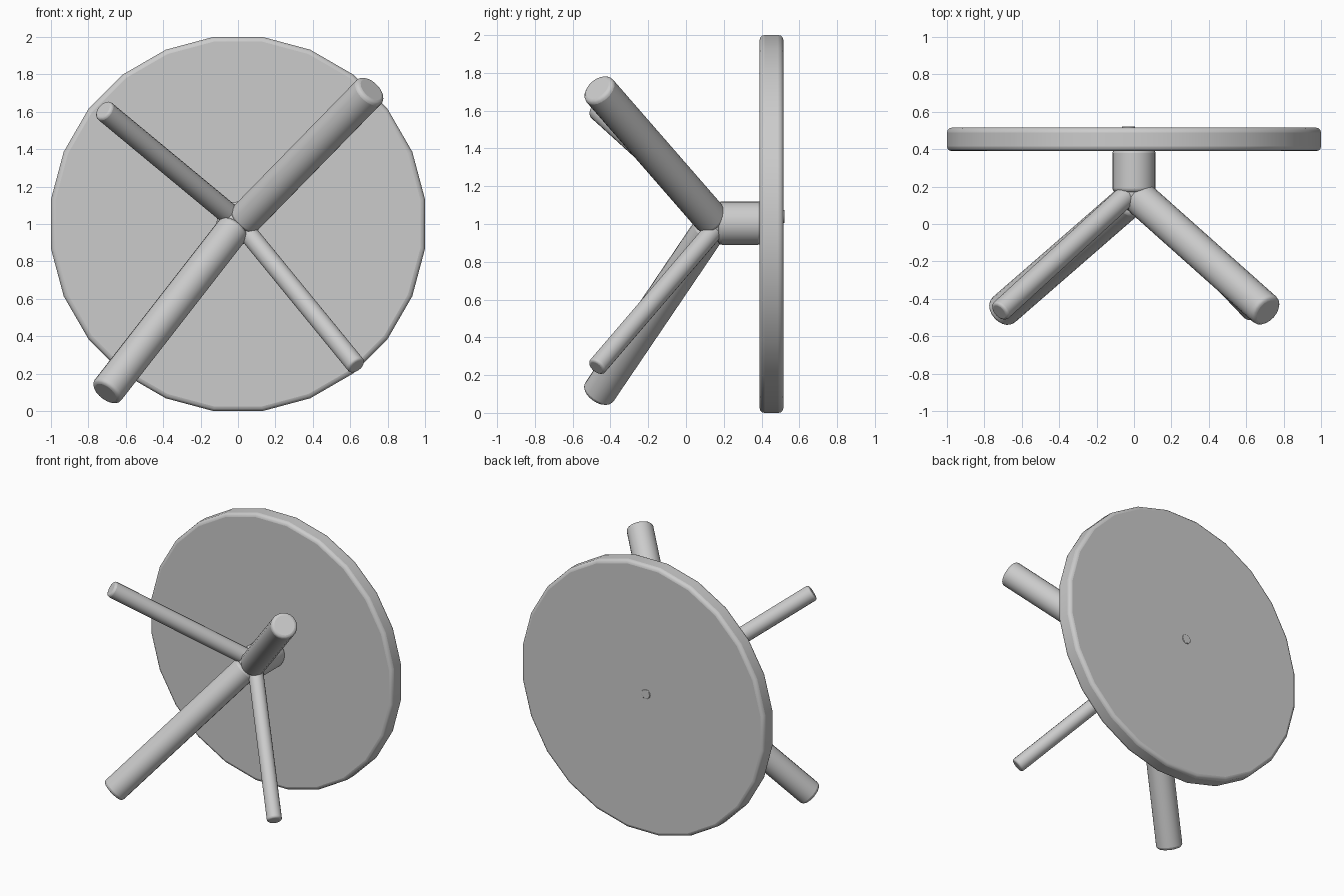
import bpy, math
from mathutils import Vector

if "Cube" in bpy.data.objects:
    bpy.data.objects.remove(bpy.data.objects["Cube"])

grey = bpy.data.materials.new("plain grey")
grey.diffuse_color = (0.6, 0.6, 0.6, 1)
grey.use_nodes = True
grey.node_tree.nodes["Principled BSDF"].inputs["Base Color"].default_value = grey.diffuse_color


def rod(name, start, end, radius, sides, bevel=0.0, turn=0.0):
    """Cylinder between two points with softened rims."""
    a, b = Vector(start), Vector(end)
    axis = b - a
    bpy.ops.mesh.primitive_cylinder_add(vertices=sides, radius=radius, depth=axis.length)
    ob = bpy.context.object
    ob.name = name
    for v in ob.data.vertices:
        x, y = v.co.x, v.co.y
        v.co.x = x * math.cos(turn) - y * math.sin(turn)
        v.co.y = x * math.sin(turn) + y * math.cos(turn)
    ob.location = (a + b) / 2
    ob.rotation_euler = axis.to_track_quat('Z', 'Y').to_euler()
    ob.data.materials.append(grey)
    if bevel:
        mod = ob.modifiers.new("soft_rim", 'BEVEL')
        mod.width = bevel
        mod.segments = 3
        mod.limit_method = 'ANGLE'
        mod.angle_limit = math.radians(60)
    bpy.ops.object.shade_smooth_by_angle(angle=math.radians(35))
    return ob


# Round table top standing on its edge, 24 sides with a flat side at the bottom
half = math.pi / 24
rod("table_top", (0, 0.39, 1), (0, 0.515, 1), 1 / math.cos(half), 24, 0.025, half)

# Faint raised spot in the middle of the top
rod("centre_spot", (-0.03, 0.51, 1.04), (-0.03, 0.522, 1.04), 0.035, 12, 0.004)

# Central stem and the rounded hub where the legs meet
rod("stem", (0, 0.17, 1.005), (0, 0.40, 1.005), 0.115, 24, 0.02)
bpy.ops.mesh.primitive_uv_sphere_add(segments=24, ring_count=12, radius=0.1,
                                     location=(0, 0.165, 1.005))
hub = bpy.context.object
hub.name = "hub"
hub.data.materials.append(grey)
bpy.ops.object.shade_smooth()

# Two thick and two thin splayed legs
rod("thick_leg_upper", (0.03, 0.14, 1.02), (0.712, -0.468, 1.718), 0.092, 20, 0.022)
rod("thick_leg_lower", (-0.02, 0.13, 0.98), (-0.707, -0.468, 0.097), 0.09, 20, 0.022)
rod("thin_leg_upper", (-0.02, 0.17, 1.03), (-0.72, -0.47, 1.61), 0.058, 16, 0.015)
rod("thin_leg_lower", (0.03, 0.16, 0.98), (0.635, -0.475, 0.24), 0.052, 16, 0.014)
